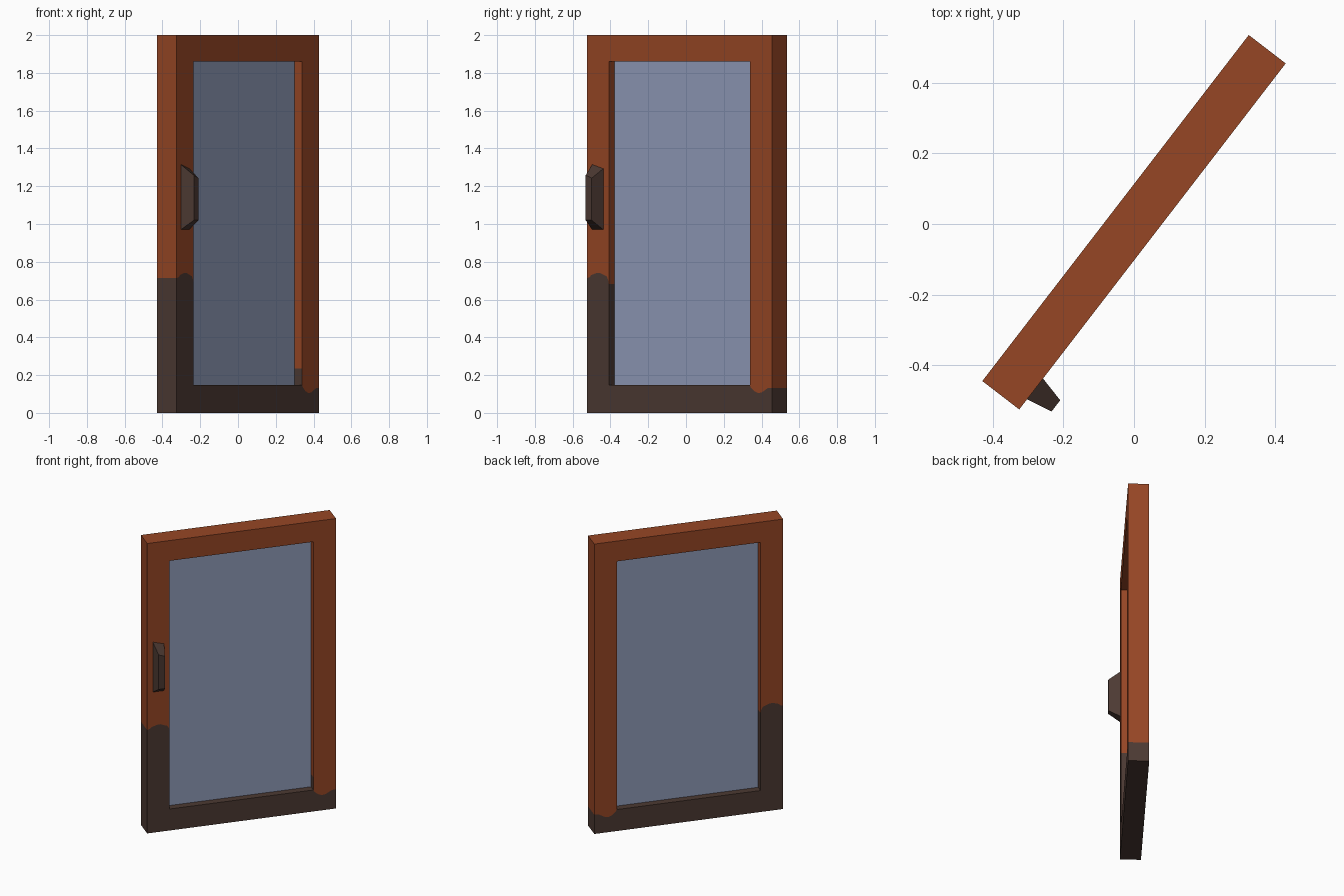
import bpy, bmesh, math
from mathutils import Matrix

if "Cube" in bpy.data.objects:
    bpy.data.objects.remove(bpy.data.objects["Cube"])

W, T, H = 0.6185, 0.066, 2.0            # half width, half thickness, height
IW, Z0, Z1 = 0.471, 0.148, 1.86         # window opening
# local axes: x along the door, y into the door (front is -y)
PLACE = Matrix.Translation((0, 0.005, 0)) @ Matrix.Rotation(math.radians(52.4), 4, 'Z')


def material(name, rgb):
    m = bpy.data.materials.new(name)
    m.diffuse_color = (*rgb, 1)
    m.use_nodes = True
    m.node_tree.nodes["Principled BSDF"].inputs["Base Color"].default_value = m.diffuse_color
    return m


rust = material("rust_paint", (0.305, 0.061, 0.018))
dark = material("dark_wood", (0.072, 0.041, 0.032))
glass = material("blue_grey_glass", (0.275, 0.323, 0.474))


def finish(name, bm, mats):
    bmesh.ops.remove_doubles(bm, verts=bm.verts, dist=1e-5)
    bmesh.ops.recalc_face_normals(bm, faces=bm.faces)
    me = bpy.data.meshes.new(name)
    bm.to_mesh(me)
    bm.free()
    for m in mats:
        me.materials.append(m)
    ob = bpy.data.objects.new(name, me)
    ob.matrix_world = PLACE
    bpy.context.collection.objects.link(ob)


# Wavy paint edges on the left and right stiles (outer to inner, inner to outer)
seam_l = [(-W, .713), (-.602, .718), (-.587, .73), (-.555, .74), (-.53, .741),
          (-.505, .73), (-.486, .724), (-.476, .705), (-IW, .683)]
seam_r = [(IW, Z0), (.478, .134), (.5, .115), (.525, .105), (.55, .108),
          (.575, .122), (.59, .131), (W, .133)]
seams = {frozenset(p) for s in (seam_l, seam_r) for p in zip(s, s[1:])}

# Door frame: a dark lower region and a rust upper region sharing the seams
lower = seam_l + [(-IW, Z0)] + seam_r + [(W, 0), (-W, 0)]
upper = seam_l + [(-IW, Z1), (IW, Z1), (IW, .235)] + seam_r + [(W, H), (-W, H)]
bm = bmesh.new()
for outline, idx in ((upper, 0), (lower, 1)):
    for y in (-T, T):
        bm.faces.new([bm.verts.new((u, y, z)) for u, z in outline]).material_index = idx
    for a, b in zip(outline, outline[1:] + outline[:1]):
        if frozenset((a, b)) in seams:
            continue
        f = bm.faces.new([bm.verts.new((p[0], y, p[1]))
                          for p, y in ((a, -T), (b, -T), (b, T), (a, T))])
        # paint is worn away at the foot of the right jamb
        worn = a[0] == b[0] == IW and max(a[1], b[1]) < 0.24
        f.material_index = 1 if worn else idx
finish("door_frame", bm, [rust, dark])

# Glass pane set back from both faces
bm = bmesh.new()
bmesh.ops.create_cube(bm, size=1)
for v in bm.verts:
    v.co = (v.co.x * 2 * IW, v.co.y * 0.032, (Z0 + Z1) / 2 + v.co.z * (Z1 - Z0))
finish("glass_pane", bm, [glass])

# Handle: tapered block with a sloping top
bm = bmesh.new()
base = [(-.582, .97), (-.508, .97), (-.508, 1.293), (-.582, 1.315)]
tip = [(-.567, 1.02), (-.527, 1.02), (-.527, 1.243), (-.567, 1.258)]
rings = [[bm.verts.new((u, y, z)) for u, z in pts]
         for pts, y in ((base, -T), (tip, -T - .076))]
for r in rings:
    bm.faces.new(r)
for i in range(4):
    j = (i + 1) % 4
    bm.faces.new((rings[0][i], rings[0][j], rings[1][j], rings[1][i]))
finish("handle", bm, [dark])
